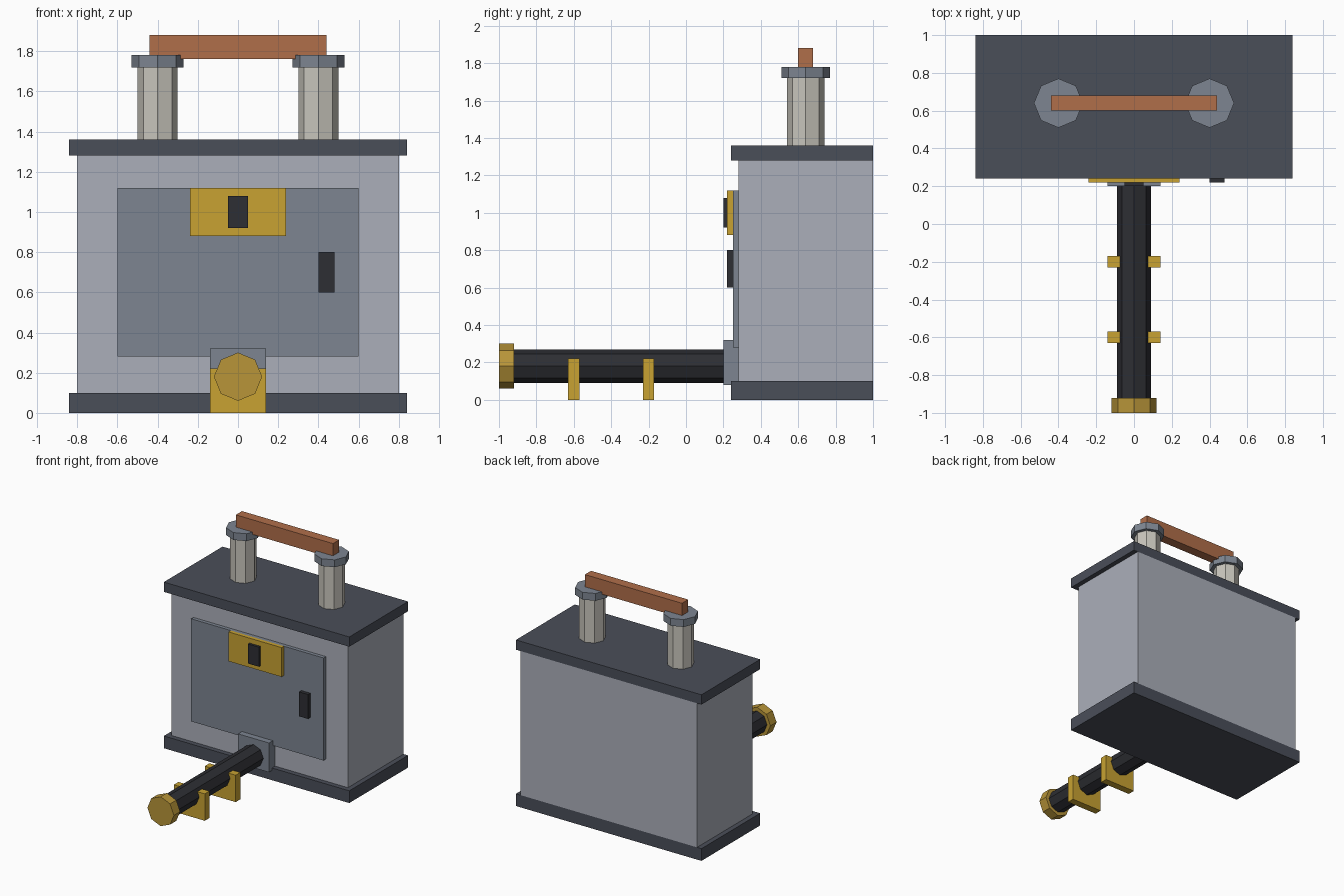
import bpy
from math import radians
from mathutils import Matrix

cube = bpy.data.objects.get("Cube")
if cube:
    bpy.data.objects.remove(cube, do_unlink=True)


def material(name, hex_code):
    """Flat material from an sRGB hex string, stored as linear values."""
    channels = [int(hex_code[i:i + 2], 16) / 255 for i in (0, 2, 4)]
    colour = [c / 12.92 if c <= 0.04045 else ((c + 0.055) / 1.055) ** 2.4 for c in channels] + [1]
    mat = bpy.data.materials.new(name)
    mat.use_nodes = True
    mat.diffuse_color = colour
    mat.node_tree.nodes["Principled BSDF"].inputs["Base Color"].default_value = colour
    return mat


pale_grey = material("pale grey", "ABAFBA")
slate = material("slate grey", "7D8591")
charcoal = material("charcoal", "4A4E59")
black = material("black", "2D2E33")
yellow = material("yellow", "C8A232")
brass = material("brass", "B89539")
stone = material("stone", "C8C5BC")
copper = material("copper", "B06E4A")


def box(name, mat, x, y, z):
    """Box given by its (low, high) range on each axis."""
    size = [b - a for a, b in (x, y, z)]
    centre = [(a + b) / 2 for a, b in (x, y, z)]
    bpy.ops.mesh.primitive_cube_add(size=1)
    obj = bpy.context.object
    obj.name = name
    obj.data.transform(Matrix.Diagonal((*size, 1)))
    obj.location = centre
    obj.data.materials.append(mat)
    return obj


def octagon(name, mat, radius, depth, centre, along_y=False):
    """Eight-sided prism with its corners on the axes."""
    bpy.ops.mesh.primitive_cylinder_add(vertices=8, radius=radius, depth=depth)
    obj = bpy.context.object
    obj.name = name
    if along_y:
        obj.data.transform(Matrix.Rotation(radians(90), 4, 'X'))
    obj.location = centre
    obj.data.materials.append(mat)
    return obj


# Cabinet
box("cabinet_base", charcoal, (-0.84, 0.84), (0.24, 1), (0, 0.1))
box("cabinet_body", pale_grey, (-0.8, 0.8), (0.28, 1), (0.1, 1.28))
box("cabinet_lid", charcoal, (-0.84, 0.84), (0.24, 1), (1.28, 1.36))

# Door and its fittings
box("door_panel", slate, (-0.6, 0.6), (0.25, 0.28), (0.28, 1.12))
box("lock_plate", yellow, (-0.24, 0.24), (0.22, 0.25), (0.88, 1.12))
box("lock_slot", black, (-0.05, 0.05), (0.2, 0.22), (0.92, 1.08))
box("door_latch", black, (0.4, 0.48), (0.22, 0.25), (0.6, 0.8))

# Front pipe with end cap and supports
box("pipe_mount", slate, (-0.14, 0.14), (0.2, 0.28), (0.08, 0.32))
octagon("pipe", black, 0.09, 1.12, (0, -0.36, 0.18), along_y=True)
octagon("pipe_cap", brass, 0.12, 0.08, (0, -0.96, 0.18), along_y=True)
for label, y in (("front", -0.6), ("rear", -0.2)):
    box(label + "_pipe_support", yellow, (-0.14, 0.14), (y - 0.03, y + 0.03), (0, 0.22))

# Top posts joined by a bar
for label, x in (("left", 0.4), ("right", -0.4)):
    octagon(label + "_post", stone, 0.1, 0.36, (x, 0.64, 1.54))
    octagon(label + "_post_collar", slate, 0.13, 0.06, (x, 0.64, 1.75))
box("top_bar", copper, (-0.44, 0.44), (0.6, 0.68), (1.76, 1.88))
